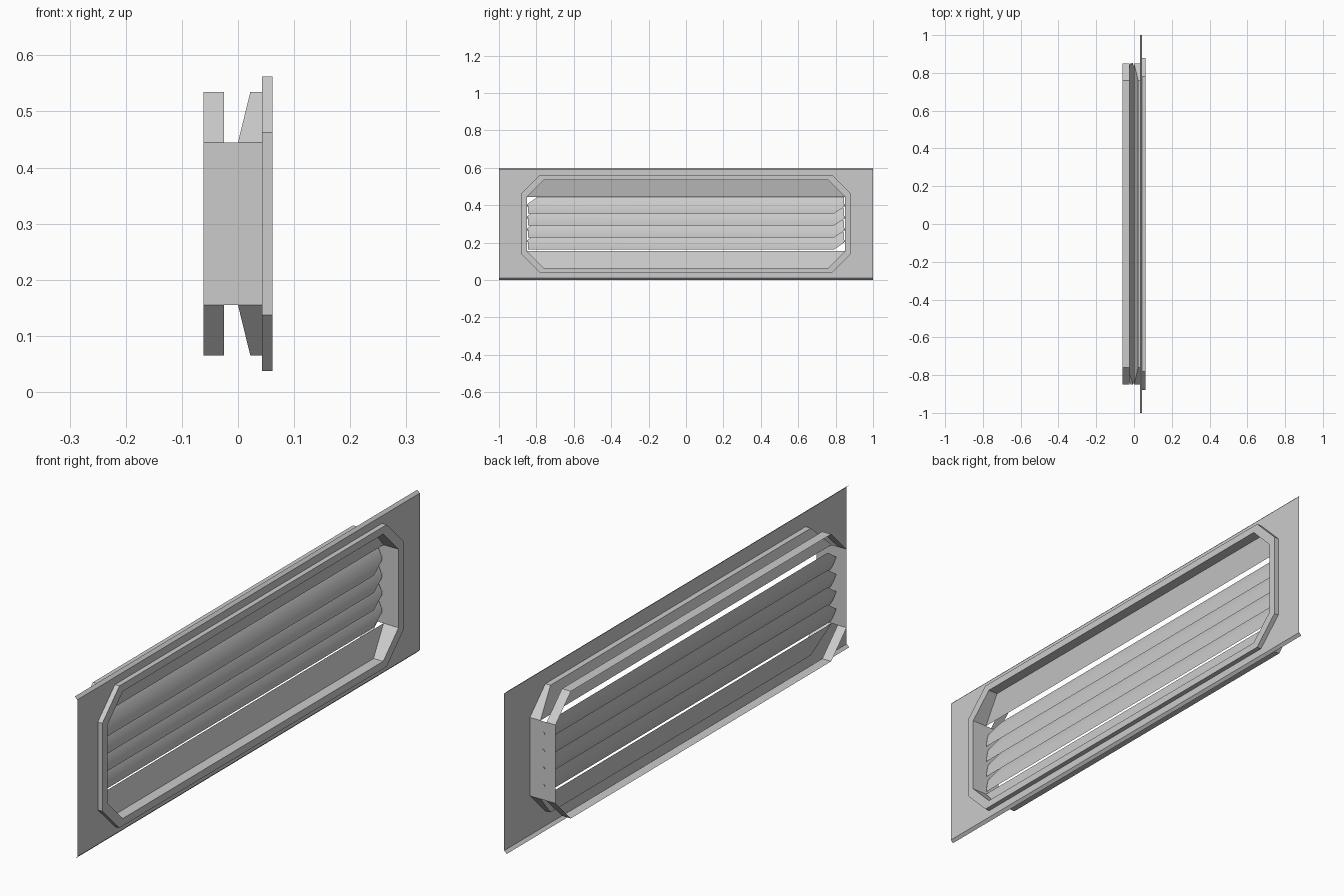
import bpy, bmesh, math
from mathutils import Matrix, Vector

if "Cube" in bpy.data.objects:
    bpy.data.objects.remove(bpy.data.objects["Cube"], do_unlink=True)

MID = 0.3            # height of the vent centre
PLATE_X = 0.043      # face of the mounting plate
REAR_X = -0.0615     # back edge of the housing
TRIM_X = 0.0615      # front of the raised trim
PANEL_OUT, PANEL_IN = 0.022, 0.0

metal = bpy.data.materials.new("light_grey_metal")
metal.use_nodes = True
GREY = (0.6, 0.6, 0.6, 1)
metal.diffuse_color = GREY
metal.node_tree.nodes["Principled BSDF"].inputs["Base Color"].default_value = GREY


def finish(name, bm, smooth=False):
    bmesh.ops.recalc_face_normals(bm, faces=bm.faces[:])
    mesh = bpy.data.meshes.new(name)
    bm.to_mesh(mesh)
    bm.free()
    mesh.materials.append(metal)
    obj = bpy.data.objects.new(name, mesh)
    bpy.context.collection.objects.link(obj)
    if smooth:
        bpy.ops.object.select_all(action='DESELECT')
        obj.select_set(True)
        bpy.context.view_layer.objects.active = obj
        bpy.ops.object.shade_smooth_by_angle(angle=math.radians(35))


def octagon(hy, hz, cut):
    """Chamfered rectangle as (y, z) pairs; even edges are the straight ones."""
    a, b = hy - cut, hz - cut
    pts = [(hy, -b), (hy, b), (a, hz), (-a, hz),
           (-hy, b), (-hy, -b), (-a, -hz), (a, -hz)]
    return [(y, MID + z) for y, z in pts]


def ring(bm, pts, x):
    return [bm.verts.new((x, y, z)) for y, z in pts]


def bridge(bm, a, b):
    for i in range(len(a)):
        j = (i + 1) % len(a)
        bm.faces.new((a[i], a[j], b[j], b[i]))


opening = octagon(0.85, 0.235, 0.09)
trim_outer = octagon(0.88, 0.2625, 0.1)

# Sheet plate with octagonal hole and lips folded back at top and bottom
bm = bmesh.new()
LIP = 0.01
corners = [(1, LIP), (1, 0.6 - LIP), (-1, 0.6 - LIP), (-1, LIP)]
outer, inner = ring(bm, corners, PLATE_X), ring(bm, opening, PLATE_X)
edges = [bm.edges.new((loop[i], loop[(i + 1) % len(loop)]))
         for loop in (outer, inner) for i in range(len(loop))]
bmesh.ops.triangle_fill(bm, edges=edges, use_beauty=True, normal=(1, 0, 0))
for a, b, z in ((outer[1], outer[2], 0.6), (outer[3], outer[0], 0)):
    c, d = [bm.verts.new((PLATE_X - LIP, v.co.y, z)) for v in (b, a)]
    bm.faces.new((a, b, c, d))
finish("mounting_plate", bm)

# Raised trim around the opening
bm = bmesh.new()
loops = [ring(bm, pts, x) for pts, x in ((trim_outer, PLATE_X), (trim_outer, TRIM_X),
                                         (opening, TRIM_X), (opening, PLATE_X))]
for i in range(4):
    bridge(bm, loops[i], loops[(i + 1) % 4])
finish("trim_frame", bm)

# Housing: rear band, front band tapering along the chamfers, full side walls
bm = bmesh.new()
taper = [PANEL_IN if i in (0, 1, 4, 5) else PANEL_OUT for i in range(8)]
rear = ring(bm, opening, REAR_X)
rear_lip = ring(bm, opening, -0.025)
front_lip = [bm.verts.new((x, y, z)) for x, (y, z) in zip(taper, opening)]
front = ring(bm, opening, PLATE_X)
bridge(bm, rear, rear_lip)
bridge(bm, front_lip, front)
for i in (0, 4):
    bm.faces.new((rear_lip[i], rear_lip[i + 1], front_lip[i + 1], front_lip[i]))
finish("housing", bm)

# Sloping panels above and below the blades
for name, ids in (("upper_panel", (1, 2, 3, 4)), ("lower_panel", (5, 6, 7, 0))):
    bm = bmesh.new()
    bm.faces.new([bm.verts.new((taper[i], *opening[i])) for i in ids])
    finish(name, bm)


def blade(name, zc):
    """Lens-section slat, lower edge forward, two opposite corners clipped."""
    bm = bmesh.new()
    half, steps, bulge = 0.0455, 8, 0.007
    chord = Vector((0.014, 0, -half))
    across = Vector((half, 0, 0.014)).normalized()
    centre = Vector((-0.012, -0.845, zc))
    section = []
    for side in (1, -1):
        for k in range(steps):
            t = side * (2 * k / steps - 1)
            section.append(centre + chord * t + across * side * bulge * (1 - t * t))
    face = bm.faces.new([bm.verts.new(p) for p in section])
    sweep = bmesh.ops.extrude_face_region(bm, geom=[face], use_keep_orig=True)["geom"]
    bmesh.ops.translate(bm, vec=(0, 1.69, 0),
                        verts=[v for v in sweep if isinstance(v, bmesh.types.BMVert)])
    for s in (1, -1):
        bmesh.ops.bisect_plane(bm, geom=bm.verts[:] + bm.edges[:] + bm.faces[:],
                               plane_co=(0, s * 0.79, zc - s * half),
                               plane_no=(0, s * 0.037, -s * 0.055), clear_outer=True)
        bmesh.ops.holes_fill(bm, edges=[e for e in bm.edges if e.is_boundary], sides=0)
    finish(name, bm, smooth=True)


def pin(name, y0, y1, zc):
    bm = bmesh.new()
    place = (Matrix.Translation((-0.012, (y0 + y1) / 2, zc))
             @ Matrix.Rotation(math.pi / 2, 4, 'X'))
    bmesh.ops.create_cone(bm, cap_ends=True, segments=12, radius1=0.006,
                          radius2=0.006, depth=abs(y1 - y0), matrix=place)
    finish(name, bm, smooth=True)


# Four blades on pivot pins
for n in range(4):
    z = MID + 0.064 * (1.5 - n) + 0.004
    blade(f"blade_{n + 1}", z)
    pin(f"back_pin_{n + 1}", 0.83, 0.852, z)
    pin(f"front_pin_{n + 1}", -0.83, -0.8495, z)
